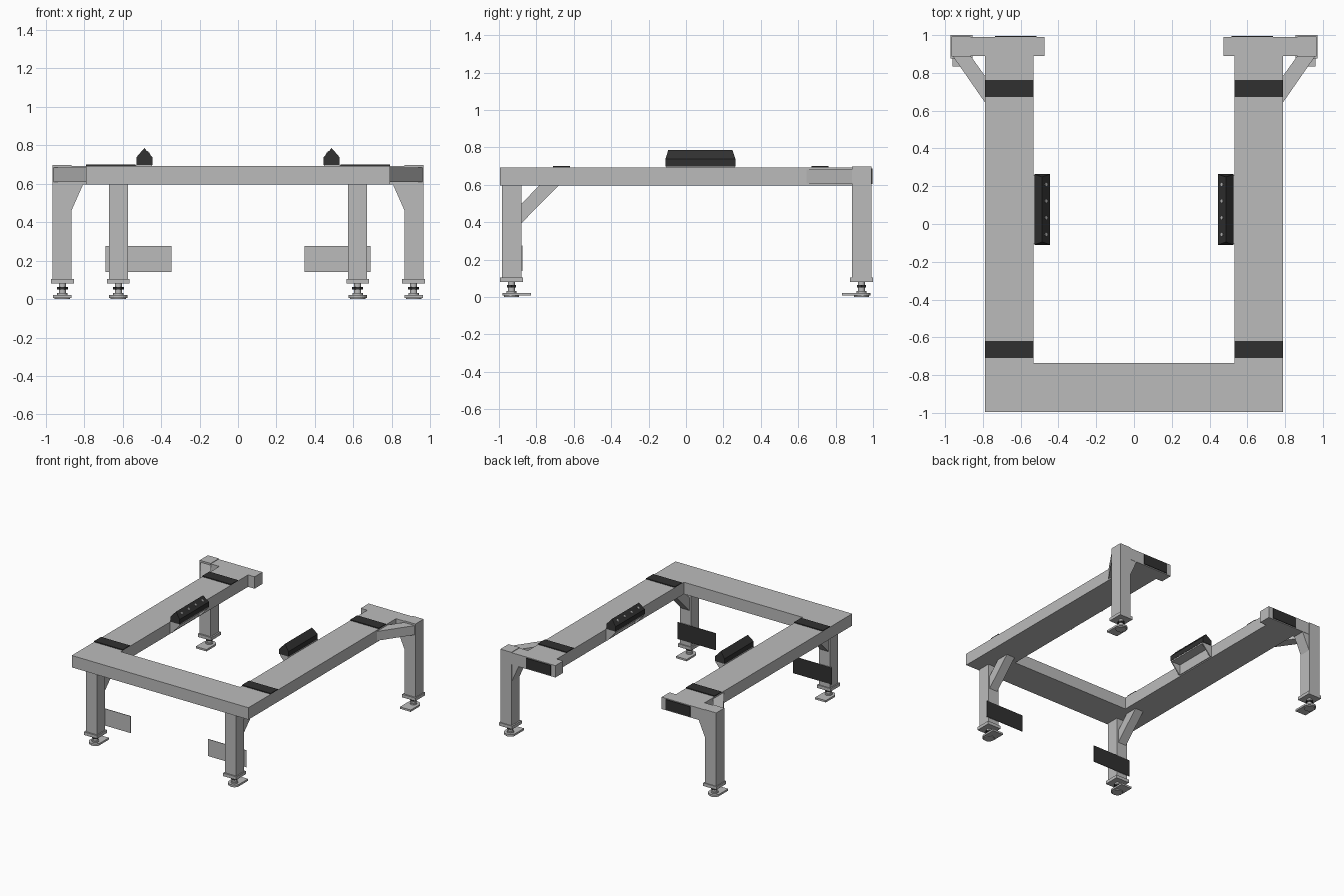
import bpy, bmesh, math
from mathutils import Vector, Matrix

if "Cube" in bpy.data.objects:
    bpy.data.objects.remove(bpy.data.objects["Cube"])


def material(name, v):
    m = bpy.data.materials.new(name)
    m.diffuse_color = (v, v, v, 1)
    m.use_nodes = True
    m.node_tree.nodes["Principled BSDF"].inputs["Base Color"].default_value = m.diffuse_color
    return m


GREY = material("light grey", 0.5)
BLACK = material("black rubber", 0.03)


def finish(name, bm, mats):
    bmesh.ops.recalc_face_normals(bm, faces=bm.faces)
    me = bpy.data.meshes.new(name)
    bm.to_mesh(me)
    bm.free()
    for m in mats:
        me.materials.append(m)
    ob = bpy.data.objects.new(name, me)
    bpy.context.collection.objects.link(ob)
    return ob


def prism(name, pts, axis, a, b, mat=GREY):
    """Extrude a 2D outline along an axis: x takes (y,z), y takes (x,z), z takes (x,y)."""
    def place(p, t):
        return {'x': (t, p[0], p[1]), 'y': (p[0], t, p[1]), 'z': (p[0], p[1], t)}[axis]
    bm = bmesh.new()
    lo = [bm.verts.new(place(p, a)) for p in pts]
    hi = [bm.verts.new(place(p, b)) for p in pts]
    n = len(pts)
    bm.faces.new(lo)
    bm.faces.new(hi)
    for i in range(n):
        j = (i + 1) % n
        bm.faces.new((lo[i], lo[j], hi[j], hi[i]))
    return finish(name, bm, [mat])


def box(name, x0, x1, y0, y1, z0, z1, mat=GREY):
    return prism(name, [(x0, y0), (x1, y0), (x1, y1), (x0, y1)], 'z', z0, z1, mat)


def disc(name, x, y, r, z0, z1, n=24, mat=GREY):
    pts = [(x + r * math.cos(2 * math.pi * i / n), y + r * math.sin(2 * math.pi * i / n)) for i in range(n)]
    return prism(name, pts, 'z', z0, z1, mat)


def foot(tag, x, y, d):
    """Levelling foot; d is the direction of the rounded end along y."""
    box(tag + "_leg_base_plate", x - .059, x + .059, y - .062, y + .062, .08, .105)
    disc(tag + "_foot_stem", x, y, .018, .018, .08)
    disc(tag + "_foot_nut", x, y, .028, .05, .064, 6, BLACK)
    disc(tag + "_foot_collar", x, y, .027, .022, .032)
    r = .048
    pts = [(x + r * math.cos(math.pi * i / 12), y + d * r * math.sin(math.pi * i / 12)) for i in range(13)]
    pts += [(x - r, y - d * .105), (x + r, y - d * .105)]
    prism(tag + "_foot_plate", pts, 'z', .007, .022)
    disc(tag + "_foot_pad", x, y, .04, 0, .008)


# front cross beam
Z0, Z1 = .597, .693
box("front_beam", -.79, .79, -.995, -.735, Z0, Z1)

for s, side in ((-1, "left"), (1, "right")):
    # side rail with two rubber strips
    box(side + "_rail", s * .79, s * .533, -.735, .89, Z0, Z1)
    for y, w in ((-.665, "front"), (.717, "rear")):
        box(f"{side}_{w}_strip", s * .79, s * .533, y - .045, y + .045, Z1, .700, BLACK)

    # rear T beam and its black end plate
    box(side + "_rear_beam", s * .955, s * .475, .89, .99, Z0, Z1)
    box(side + "_rear_end_plate", s * .735, s * .515, .99, .996, Z0 + .008, Z1 - .006, BLACK)

    # rear leg, gusset under the beam and horizontal brace
    box(side + "_rear_leg", s * .965, s * .866, .888, .993, .1, .697)
    prism(side + "_rear_leg_gusset", [(s * .866, .46), (s * .805, Z0), (s * .866, Z0)], 'y', .892, .988)
    prism(side + "_rear_brace", [(s * .96, .89), (s * .79, .645), (s * .79, .785), (s * .865, .89)],
          'z', .608, .683)
    foot(side + "_rear", s * .913, .938, 1)

    # front leg, diagonal brace
    box(side + "_front_leg", s * .672, s * .573, -.983, -.88, .1, Z0)
    prism(side + "_front_brace", [(-.88, .395), (-.68, Z0), (-.785, Z0), (-.88, .497)],
          'x', s * .66, s * .586)
    foot(side + "_front", s * .622, -.933, -1)

    # sign plate on the leg: black behind, grey in front
    p = box(side + "_leg_plate", s * .69, s * .347, -.879, -.874, .14, .276)
    p.data.materials.append(BLACK)
    for f in p.data.polygons:
        f.material_index = 1 if f.normal.y > .5 else 0

    # ridge bumper: pentagon section with its ends drawn in towards the top
    sect = [(.528, .698), (.528, .738), (.487, .785), (.445, .738), (.445, .698)]
    b = prism(side + "_bumper", [(s * x, z) for x, z in sect], 'y', -.11, .264, BLACK)
    for v in b.data.vertices:
        k = max(0, v.co.z - .738) / .047 * .015
        v.co.y += k if v.co.y < 0 else -k

    # bolts on the inner slope of the bumper
    n = Vector((-s * .047, 0, .042)).normalized()
    rot = n.to_track_quat('Z', 'Y').to_matrix().to_4x4()
    bm = bmesh.new()
    for y in (-.055, .033, .121, .21):
        m = Matrix.Translation(Vector((s * .467, y, .7625)) + n * .001) @ rot
        bmesh.ops.create_cone(bm, cap_ends=True, segments=12, radius1=.009, radius2=.009,
                              depth=.006, matrix=m)
    finish(side + "_bumper_bolts", bm, [GREY])

    # bumper bracket: shelf, wall plate and triangular end gussets
    box(side + "_bracket_shelf", s * .533, s * .447, -.105, .26, .688, .698)
    box(side + "_bracket_wall", s * .533, s * .526, -.105, .26, .605, .688)
    for y in (-.105, .252):
        prism(side + "_bracket_gusset", [(s * .533, .605), (s * .52, .605), (s * .447, .688), (s * .533, .688)],
              'y', y, y + .008)
